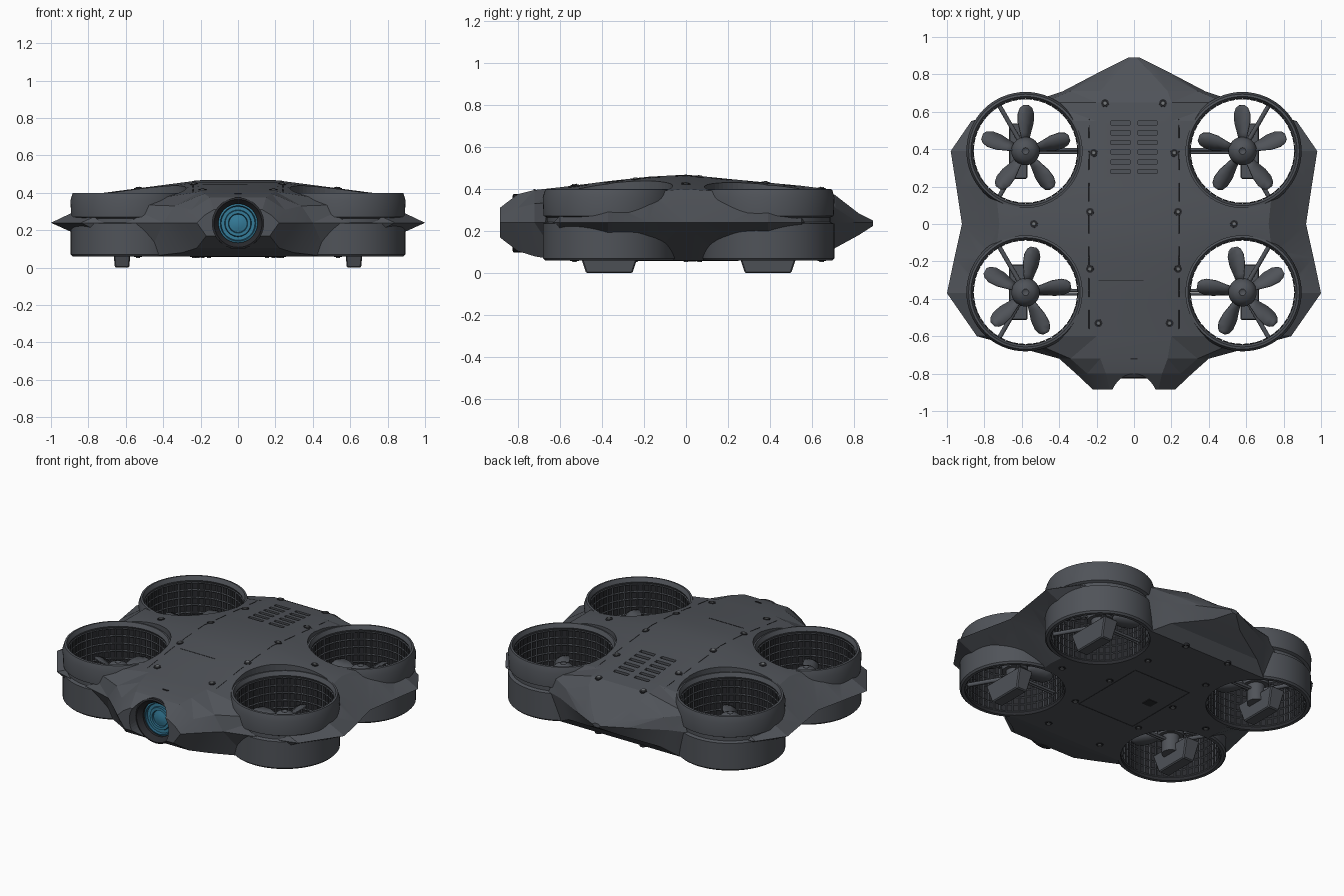
import bpy, bmesh
from math import radians, cos, sin, pi
from mathutils import Matrix, Vector
from mathutils.bvhtree import BVHTree

if "Cube" in bpy.data.objects:
    bpy.data.objects.remove(bpy.data.objects["Cube"])


def material(name, r, g, b):
    m = bpy.data.materials.new(name)
    m.use_nodes = True
    m.diffuse_color = (r, g, b, 1)
    m.node_tree.nodes["Principled BSDF"].inputs["Base Color"].default_value = (r, g, b, 1)
    return m


GREY = material("slate grey", .08, .087, .1)
DARK = material("charcoal", .022, .023, .027)
STEEL = material("steel grey", .16, .17, .18)
BLUE = material("lens blue", .035, .2, .32)
DEEP = material("deep blue", .02, .11, .19)


def finish(name, bm, mats, angle=30):
    bmesh.ops.recalc_face_normals(bm, faces=bm.faces)
    me = bpy.data.meshes.new(name)
    bm.to_mesh(me)
    bm.free()
    ob = bpy.data.objects.new(name, me)
    bpy.context.collection.objects.link(ob)
    for m in mats:
        me.materials.append(m)
    if angle:
        bpy.ops.object.select_all(action='DESELECT')
        ob.select_set(True)
        bpy.context.view_layer.objects.active = ob
        bpy.ops.object.shade_smooth_by_angle(angle=radians(angle))
    return ob


def box(bm, loc, size):
    bmesh.ops.create_cube(bm, size=1, matrix=Matrix.Translation(loc) @ Matrix.Diagonal((*size, 1)))


def rod(bm, a, b, r1, r2=None, seg=16):
    a, b = Vector(a), Vector(b)
    d = b - a
    mat = Matrix.Translation((a + b) / 2) @ d.to_track_quat('Z', 'Y').to_matrix().to_4x4()
    bmesh.ops.create_cone(bm, cap_ends=True, segments=seg, radius1=r1,
                          radius2=r1 if r2 is None else r2, depth=d.length, matrix=mat)


def revolve(bm, profile, closed, steps=64):
    vs = [bm.verts.new((r, 0, z)) for r, z in profile]
    es = [bm.edges.new(p) for p in zip(vs, vs[1:])]
    if closed:
        es.append(bm.edges.new((vs[-1], vs[0])))
    bmesh.ops.spin(bm, geom=vs + es, cent=(0, 0, 0), axis=(0, 0, 1), angle=2 * pi, steps=steps)
    bmesh.ops.remove_doubles(bm, verts=bm.verts, dist=.0005)


DUCTS = [(s * .58, y, s, phase) for s in (-1, 1) for y, phase in ((.39, 17), (-.365, 8))]
LENS_Z = .237

# Hull: cross-sections along y, each deck edge, shoulder, side edge, belly edge
SECTIONS = [
    (.89, .012, .25, .02, .245, .03, .012, .225),
    (.82, .08, .285, .13, .27, .17, .1, .18),
    (.71, .18, .37, .34, .31, .38, .32, .12),
    (.65, .2, .402, .48, .34, .56, .42, .06),
    (.55, .2, .415, .7, .35, .87, .5, .06),
    (.39, .2, .43, .8, .335, .98, .6, .06),
    (.2, .2, .448, .74, .385, .95, .6, .06),
    (0, .2, .468, .72, .4, .92, .62, .06),
    (-.18, .2, .458, .74, .385, .96, .6, .06),
    (-.37, .2, .437, .8, .335, 1, .6, .06),
    (-.6, .2, .408, .62, .34, .84, .48, .06),
    (-.72, .18, .395, .34, .33, .4, .3, .08),
    (-.8, .15, .375, .25, .31, .31, .22, .105),
    (-.885, .13, .31, .18, .28, .22, .17, .17),
]
bm = bmesh.new()
rings = []
for y, xt, zt, xs, zs, xm, xb, zb in SECTIONS:
    half = [(xt, zt), (xs, zs), (xm, .24), (xb, zb)]
    ring = half + [(-x, z) for x, z in reversed(half)]
    rings.append([bm.verts.new((x, y, z)) for x, z in ring])
for a, b in zip(rings, rings[1:]):
    for i in range(len(a)):
        j = (i + 1) % len(a)
        bm.faces.new((a[i], a[j], b[j], b[i]))
bm.faces.new(rings[0])
bm.faces.new(rings[-1])
bmesh.ops.triangulate(bm, faces=[f for f in bm.faces if len(f.verts) == 4])
hull = finish("hull", bm, [GREY], 12)

# Cut the fan openings, camera recess and deck vents
bm = bmesh.new()
for x, y, s, phase in DUCTS:
    rod(bm, (x, y, -.2), (x, y, .8), .302, seg=64)
rod(bm, (0, -1.1, LENS_Z), (0, -.73, LENS_Z), .137, seg=48)
for i in range(6):
    for s in (-1, 1):
        box(bm, (s * .072, .28 + i * .052, .44), (.1, .022, .08))
cutter = finish("cutter", bm, [GREY], 0)
cutter.hide_render = True
cut = hull.modifiers.new("openings", 'BOOLEAN')
cut.operation, cut.solver, cut.object = 'DIFFERENCE', 'EXACT', cutter
dg = bpy.context.evaluated_depsgraph_get()
hull.data = bpy.data.meshes.new_from_object(hull.evaluated_get(dg))
hull.modifiers.clear()
bpy.data.objects.remove(cutter)

bm = bmesh.new()
bm.from_mesh(hull.data)
tree = BVHTree.FromBMesh(bm)
bm.free()


def surface(x, y, up=1):
    hit = tree.ray_cast(Vector((x, y, up * 2)), Vector((0, 0, -up)))
    return hit[0], hit[1]


# Screws on the deck and belly
bm = bmesh.new()
heads = bmesh.new()
for x, y in ((.155, .645), (.215, .38), (.235, .065), (.235, -.24), (.19, -.53), (.535, 0)):
    for s in (-1, 1):
        for up in (1, -1):
            p, n = surface(s * x, y, up)
            if p:
                rod(bm, p - n * .01, p + n * .003, .021)
                rod(heads, p, p + n * .007, .014, .01)
finish("screw_sockets", bm, [DARK])
finish("screws", heads, [STEEL])


def seam(name, points, up=1):
    cu = bpy.data.curves.new(name, 'CURVE')
    cu.dimensions = '3D'
    cu.bevel_depth = .002
    cu.bevel_resolution = 0
    hits = [p for p in (surface(x, y, up)[0] for x, y in points) if p]
    sp = cu.splines.new('POLY')
    sp.points.add(len(hits) - 1)
    for pt, h in zip(sp.points, hits):
        pt.co = (*h, 1)
    cu.materials.append(DARK)
    bpy.context.collection.objects.link(bpy.data.objects.new(name, cu))


# Panel seams
for s in (-1, 1):
    for k in range(7):
        y = -.56 + k * .17
        seam("deck_seam", [(s * .24, y), (s * .24, y + .05), (s * .24, y + .1)])
    seam("belly_seam", [(s * .2, -.25), (s * .2, .25)], -1)
for y in (-.25, .25):
    seam("belly_cross_seam", [(-.2, y), (.2, y)], -1)
seam("deck_cross_seam", [(-.19, -.3), (.05, -.3)])
bm = bmesh.new()
box(bm, (0, -.72, surface(0, -.72)[0].z), (.04, .008, .008))
box(bm, (-.1, .02, .06), (.06, .06, .008))
finish("small_ports", bm, [DARK], 0)

# Camera: housing tube, glass and concentric rings
bm = bmesh.new()
revolve(bm, [(.138, -.06), (.138, .07), (.128, .075), (.104, .045), (.104, -.06)], True, 48)
bm.transform(Matrix.Translation((0, -.75, LENS_Z)) @ Matrix.Rotation(pi / 2, 4, 'X'))
finish("camera_housing", bm, [DARK])
bm = bmesh.new()
revolve(bm, [(.106, 0), (.104, .03), (.095, .034), (.09, .02), (.072, .02), (.068, .03),
             (.052, .03), (.048, .02), (.03, .024), (.0001, .032)], False, 48)
for f in bm.faces:
    c = f.calc_center_median()
    f.material_index = int(.048 < c.xy.length < .07 and c.z < .027 or .088 < c.xy.length < .094)
bm.transform(Matrix.Translation((0, -.75, LENS_Z)) @ Matrix.Rotation(pi / 2, 4, 'X'))
finish("camera_lens", bm, [BLUE, DEEP])

DUCT_PROFILE = [(.286, .06), (.305, .06), (.315, .07), (.315, .235), (.296, .242), (.296, .264),
                (.312, .272), (.316, .36), (.304, .398), (.292, .4), (.28, .375), (.286, .365)]
for x, y, s, phase in DUCTS:
    place = Matrix.Translation((x, y, 0))
    # Shroud with dark lining
    bm = bmesh.new()
    revolve(bm, DUCT_PROFILE, True)
    for f in bm.faces:
        c = f.calc_center_median()
        f.material_index = int(c.xy.length < .287 and c.z < .3)
    bm.transform(place)
    finish("fan_shroud", bm, [GREY, DARK])
    # Lattice inside the shroud
    bm = bmesh.new()
    revolve(bm, [(.281, .08 + i * .047) for i in range(7)], False, 48)
    bm.transform(place)
    lattice = finish("shroud_lattice", bm, [GREY], 0)
    wire = lattice.modifiers.new("bars", 'WIREFRAME')
    wire.thickness = .01
    # Motor and struts: a double arm inward, two single arms outward
    bm = bmesh.new()
    rod(bm, (x, y, .07), (x, y, .2), .052, seg=32)
    for off in (-.009, .009):
        rod(bm, (x, y + off, .15), (x - s * .284, y + off, .15), .008)
    for a in (60, -60):
        rod(bm, (x, y, .15), (x + s * .284 * cos(radians(a)), y + .284 * sin(radians(a)), .15), .012)
    finish("motor_mount", bm, [GREY])
    # Propeller: five twisted blades and a domed spinner
    bm = bmesh.new()
    for k in range(5):
        turn = radians(phase + 72 * k)
        rows = []
        for r, w, pitch in ((.05, .022, 40), (.1, .034, 34), (.15, .046, 27), (.2, .046, 22),
                            (.23, .034, 18), (.245, .016, 16)):
            t = radians(pitch)
            rows.append([bm.verts.new((-s * (r * cos(turn) - u * w * cos(t) * sin(turn)),
                                       r * sin(turn) + u * w * cos(t) * cos(turn),
                                       .215 + u * w * sin(t))) for u in (-1, 0, 1)])
        for a, b in zip(rows, rows[1:]):
            for i in (0, 1):
                bm.faces.new((a[i], a[i + 1], b[i + 1], b[i]))
    bm.transform(place)
    blades = finish("propeller_blades", bm, [GREY], 40)
    blades.modifiers.new("thickness", 'SOLIDIFY').thickness = .007
    bm = bmesh.new()
    revolve(bm, [(.0001, .18), (.074, .18), (.076, .22), (.066, .25), (.045, .272), (.018, .283),
                 (.012, .278), (.0001, .278)], False, 32)
    bm.transform(place)
    finish("spinner", bm, [GREY], 40)
    # Tapered landing foot
    bm = bmesh.new()
    box(bm, (x + s * .04, y, .06), (.1, .3, .12))
    for v in bm.verts:
        if v.co.z < .03:
            v.co.x += .012 if v.co.x < x + s * .04 else -.012
            v.co.y += .04 if v.co.y < y else -.04
    bmesh.ops.bevel(bm, geom=bm.edges[:], offset=.006, segments=1, affect='EDGES')
    finish("landing_foot", bm, [GREY], 0)
